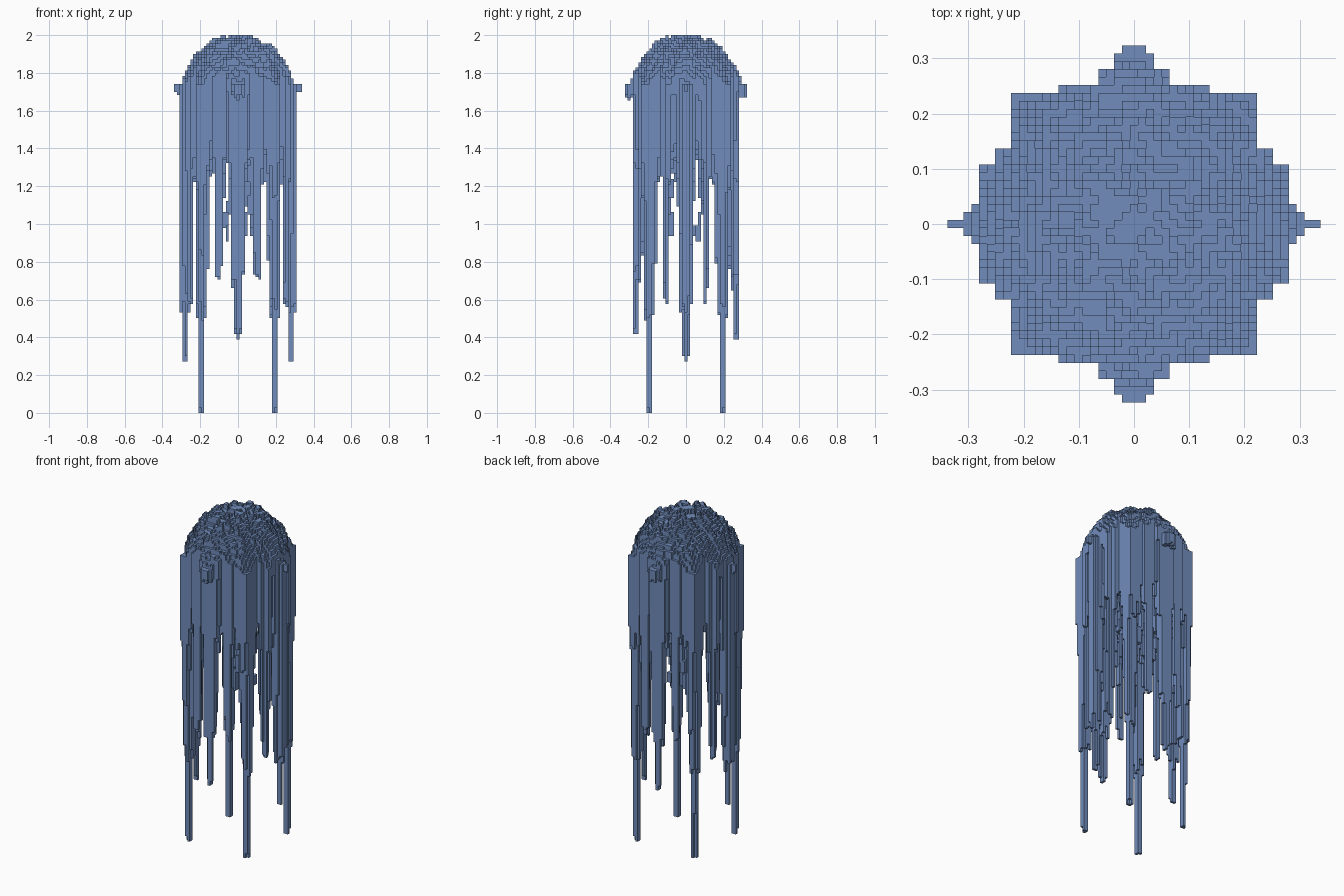
import bpy, bmesh, math, random

if "Cube" in bpy.data.objects:
    bpy.data.objects.remove(bpy.data.objects["Cube"])

random.seed(7)
S = 2 / 139          # voxel edge length
TOP = 139            # number of layers

blue = bpy.data.materials.new("jelly blue")
blue.diffuse_color = (0.165, 0.265, 0.5, 1)
blue.use_nodes = True
blue.node_tree.nodes["Principled BSDF"].inputs["Base Color"].default_value = blue.diffuse_color

# Star-shaped bell outline: union of centred rectangles (half x, half y)
OUTLINE = [(.280, .112), (.248, .142), (.228, .234), (.137, .257), (.062, .285),
           (.033, .308), (.016, .324), (.295, .036), (.312, .022), (.338, .010)]

# Tentacle anchors: x, y, end height, thick or thin
TENTACLES = []
for sx in (-1, 1):
    TENTACLES.append((sx * .278, 0, .27, True))
    TENTACLES.append((0, sx * .265, .39 if sx > 0 else .42, True))
    for sy in (-1, 1):
        TENTACLES.append((sx * .193, sy * .193, 0, True))
        TENTACLES.append((sx * .104, sy * .245, .71, False))
        TENTACLES.append((sx * .25, sy * .104, .57, False))

patches = {}


def inside(x, y):
    return any(abs(x) < a and abs(y) < b for a, b in OUTLINE)


def dome_top(i, j):
    """Bell height with shallow radial ridges and patchy roughness."""
    x, y = i * S, j * S
    r = math.hypot(x, y)
    z = 1.615 + .385 * math.sqrt(max(0, 1 - (r / .312) ** 2))
    ridge = .012 * math.cos(8 * math.atan2(y, x)) * min(1, r / .15)
    key = ((i + j % 2) // 2, j // 2)
    rough = patches.setdefault(key, random.choice((.5, 0, -1, -1.5))) * S
    if r < .03:
        rough = 0
    return max(1.74, min(2, z + ridge + rough))


def tentacle_end(x, y):
    """Lowest height of the tentacle column here, or None between tentacles."""
    if abs(y) > .287 or abs(x) > .306:
        return None
    best = None
    for tx, ty, end, thick in TENTACLES:
        d = math.hypot(x - tx, y - ty) / S
        z = None
        if thick:
            if d < .8:
                z = end
            elif d < 1.2:
                z = end + random.choice((.03, .2, .28))
            elif d < 2.1:
                z = max(end + .25, .48) + random.uniform(0, .12)
            elif d < 2.7:
                z = random.uniform(.75, 1.2)
            elif d < 3.6:
                z = random.uniform(1.2, 1.35)
        else:
            if d < .8:
                z = end + random.uniform(0, .03)
            elif d < 1.25:
                z = end + random.uniform(.0, .2)
            elif d < 2.2:
                z = random.uniform(1.2, 1.35)
        if z is not None and (best is None or z < best):
            best = z
    return best


bell, arms, tentacles = set(), set(), set()

# Bell: thin dome, hanging skirt and short outer fringe; tentacles below
for i in range(-23, 24):
    for j in range(-22, 23):
        x, y = i * S, j * S
        if not inside(x, y):
            continue
        r = math.hypot(x, y)
        top = round(dome_top(i, j) / S)
        if r > .275:
            low = random.uniform(1.66, 1.70)
        elif r > .218:
            low = random.uniform(1.33, 1.44)
        else:
            low = top * S - .085 - (.10 if r > .19 else 0)
        low = min(round(low / S), top - 2)
        bell.update((i, j, k) for k in range(low, top))
        end = tentacle_end(x, y)
        if end is not None:
            tentacles.update((i, j, k) for k in range(round(end / S), low))

# Oral arms: ragged strands wandering down from the underside
for sx in (-1, 1):
    for sy in (-1, 1):
        for spread, end in ((3, 66), (5, 82)):
            i, j, k = sx * spread, sy * spread, 131
            while k > end:
                h = random.randint(3, 9)
                w, d = random.choice((1, 2, 2)), random.choice((1, 2, 2))
                arms.update((a, b, c) for a in range(i, i + w)
                            for b in range(j, j + d) for c in range(k - h, k + 1))
                i = max(-6, min(6, i + random.choice((-1, 0, 1))))
                j = max(-6, min(6, j + random.choice((-1, 0, 1))))
                k -= h
arms = {c for c in arms - bell - tentacles if c[2] < TOP - 12}
filled = bell | arms | tentacles


def voxel_object(name, cells):
    """Skin a set of cells, leaving out faces hidden between cells."""
    bm = bmesh.new()
    verts = {}

    def vert(p):
        if p not in verts:
            verts[p] = bm.verts.new(((p[0] - .5) * S, (p[1] - .5) * S, p[2] * S))
        return verts[p]

    for c in sorted(cells):
        for axis in range(3):
            u, v = (axis + 1) % 3, (axis + 2) % 3
            for side in (0, 1):
                n = list(c)
                n[axis] += 2 * side - 1
                if tuple(n) in filled:
                    continue
                corners = []
                for du, dv in ((0, 0), (1, 0), (1, 1), (0, 1)):
                    p = list(c)
                    p[axis] += side
                    p[u] += du
                    p[v] += dv
                    corners.append(vert(tuple(p)))
                bm.faces.new(corners if side else corners[::-1])
    mesh = bpy.data.meshes.new(name)
    bm.to_mesh(mesh)
    bm.free()
    mesh.materials.append(blue)
    bpy.context.collection.objects.link(bpy.data.objects.new(name, mesh))


voxel_object("bell", bell)
voxel_object("oral_arms", arms)
voxel_object("tentacles", tentacles)
